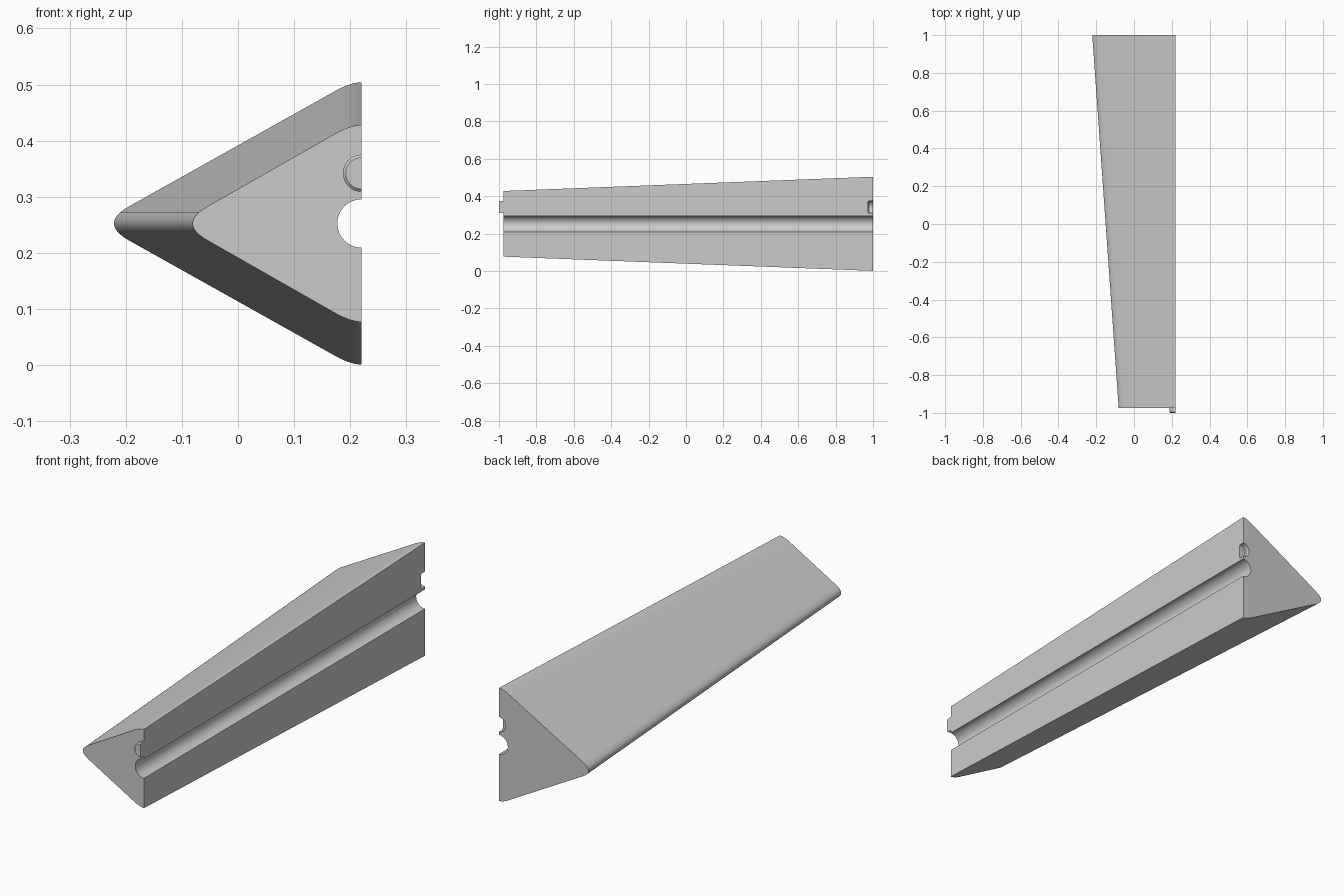
import bpy, bmesh, math
from mathutils import Vector

if "Cube" in bpy.data.objects:
    bpy.data.objects.remove(bpy.data.objects["Cube"], do_unlink=True)

FLAT_X, MID_Z = 0.22, 0.2525       # cut face and height of the middle
FRONT_Y, BACK_Y = -0.975, 1.0      # ends of the tapered bar
GROOVE_R, PEG_R, PEG_Z = 0.043, 0.033, 0.342

grey = bpy.data.materials.new("light grey")
grey.use_nodes = True
colour = (0.6, 0.6, 0.6, 1)
grey.diffuse_color = colour
grey.node_tree.nodes["Principled BSDF"].inputs["Base Color"].default_value = colour


def make_object(name, bm):
    bmesh.ops.recalc_face_normals(bm, faces=bm.faces)
    mesh = bpy.data.meshes.new(name)
    bm.to_mesh(mesh)
    bm.free()
    mesh.materials.append(grey)
    obj = bpy.data.objects.new(name, mesh)
    bpy.context.collection.objects.link(obj)
    return obj


def smooth(obj):
    bpy.ops.object.select_all(action='DESELECT')
    obj.select_set(True)
    bpy.context.view_layer.objects.active = obj
    bpy.ops.object.shade_smooth_by_angle(angle=math.radians(30))


def loft(rings):
    """Skin equal rings of points and cap both ends."""
    bm = bmesh.new()
    loops = [[bm.verts.new(p) for p in ring] for ring in rings]
    n = len(loops[0])
    for a, b in zip(loops, loops[1:]):
        for i in range(n):
            j = (i + 1) % n
            bm.faces.new((a[i], a[j], b[j], b[i]))
    bm.faces.new(loops[0])
    bm.faces.new(loops[-1])
    return bm


def curve(a, c, b, steps):
    a, b, c = Vector(a), Vector(b), Vector(c)
    ts = [i / steps for i in range(steps + 1)]
    return [a * (1 - t) ** 2 + c * 2 * t * (1 - t) + b * t * t for t in ts]


def bar_ring(y, shrink):
    """Half of a rounded diamond with a round groove in its flat side."""
    dx, dz = 0.14 * shrink, 0.076 * shrink
    # upper half as (x, height above the middle), from the tip to the flat side
    nose = curve((-0.194 + dx, 0.0305), (-0.248 + dx, 0), (-0.194 + dx, -0.0305), 16)
    top = curve((0.175, 0.237 - dz), (0.202, 0.2515 - dz), (FLAT_X, 0.2515 - dz), 8)
    upper = nose[8::-1] + top
    groove = []
    for i in range(25):
        a = math.pi * i / 24
        groove.append((FLAT_X - GROOVE_R * math.sin(a), GROOVE_R * math.cos(a)))
    lower = [(x, -z) for x, z in upper[:0:-1]]
    return [(x, y, MID_Z + z) for x, z in upper + groove + lower]


def disc(y, r, half):
    n = 25 if half else 48
    return [(FLAT_X - r * math.sin(math.pi * i / 24), y,
             PEG_Z + r * math.cos(math.pi * i / 24)) for i in range(n)]


# Tapered bar
bar = make_object("tapered_bar", loft([bar_ring(FRONT_Y, 1), bar_ring(BACK_Y, 0)]))

# Locating socket in the back end
cutter = make_object("socket_cutter", loft([
    disc(0.974, PEG_R - 0.004, False), disc(0.978, PEG_R, False), disc(1.05, PEG_R, False)]))
cut = bar.modifiers.new("socket", 'BOOLEAN')
cut.operation, cut.solver, cut.object = 'DIFFERENCE', 'EXACT', cutter
cutter.hide_render = True
cutter.hide_viewport = True
smooth(bar)

# Matching peg with a chamfered rim on the front end
peg = make_object("locating_peg", loft([
    disc(-1.0, PEG_R - 0.005, True), disc(-0.995, PEG_R, True), disc(FRONT_Y, PEG_R, True)]))
smooth(peg)
